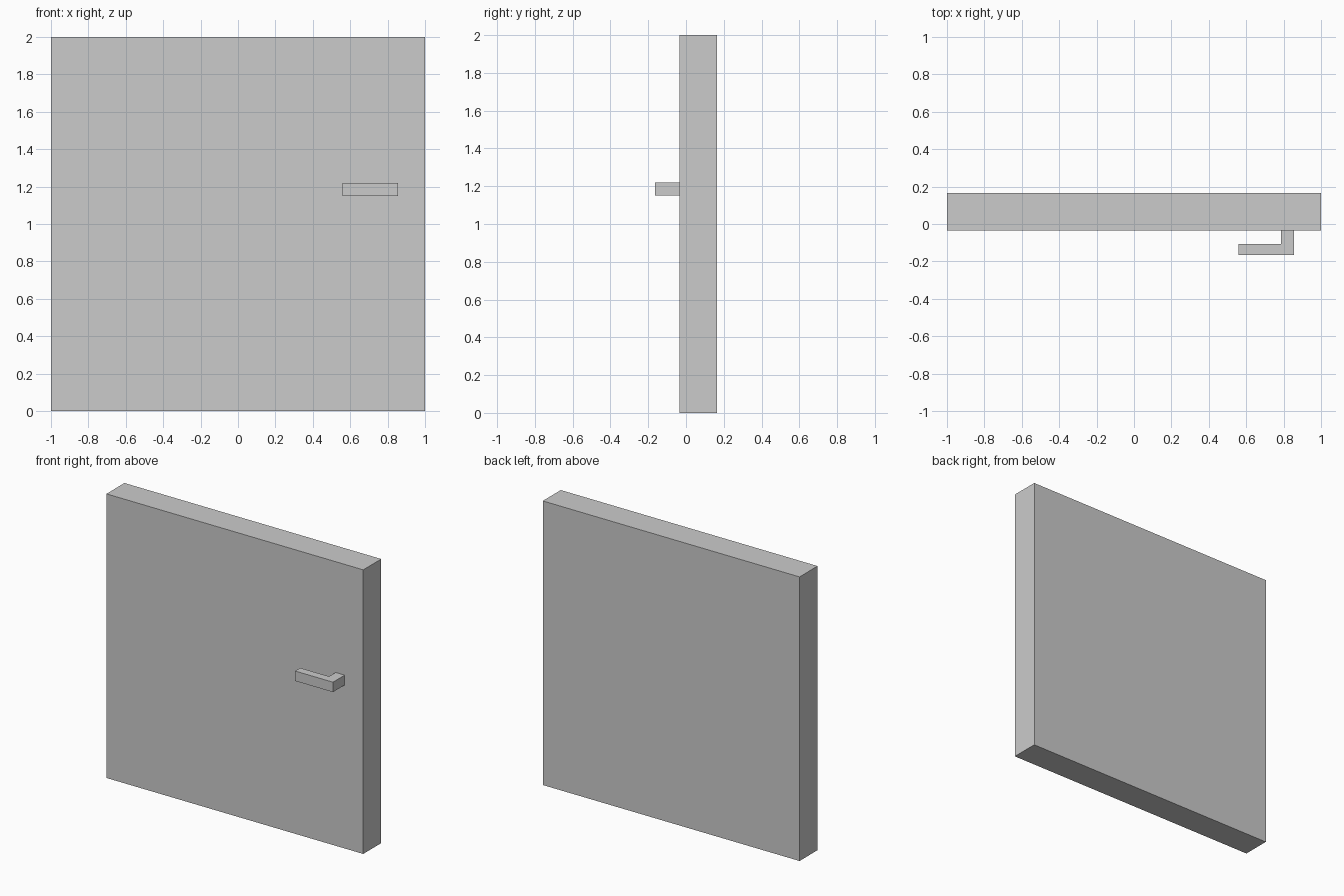
import bpy
import bmesh

cube = bpy.data.objects.get("Cube")
if cube:
    bpy.data.objects.remove(cube, do_unlink=True)

# Single light grey material
grey = bpy.data.materials.new("light_grey")
grey.use_nodes = True
colour = (0.6, 0.6, 0.6, 1.0)
grey.diffuse_color = colour
grey.node_tree.nodes["Principled BSDF"].inputs["Base Color"].default_value = colour


def extrude_outline(name, outline, z0, z1):
    """Extrude a counter-clockwise xy outline from z0 up to z1."""
    bm = bmesh.new()
    low = [bm.verts.new((x, y, z0)) for x, y in outline]
    high = [bm.verts.new((x, y, z1)) for x, y in outline]
    bm.faces.new(low[::-1])
    bm.faces.new(high)
    n = len(outline)
    for i in range(n):
        j = (i + 1) % n
        bm.faces.new((low[i], low[j], high[j], high[i]))
    mesh = bpy.data.meshes.new(name)
    bm.to_mesh(mesh)
    bm.free()
    mesh.materials.append(grey)
    obj = bpy.data.objects.new(name, mesh)
    bpy.context.collection.objects.link(obj)
    return obj


# Door slab
FRONT = -0.035
extrude_outline("door_panel",
                [(-1, FRONT), (1, FRONT), (1, 0.165), (-1, 0.165)], 0, 2)

# L-shaped lever handle: stem out of the panel, grip towards the centre
extrude_outline("door_handle",
                [(0.56, -0.165), (0.855, -0.165), (0.855, FRONT),
                 (0.785, FRONT), (0.785, -0.108), (0.56, -0.108)], 1.15, 1.22)
